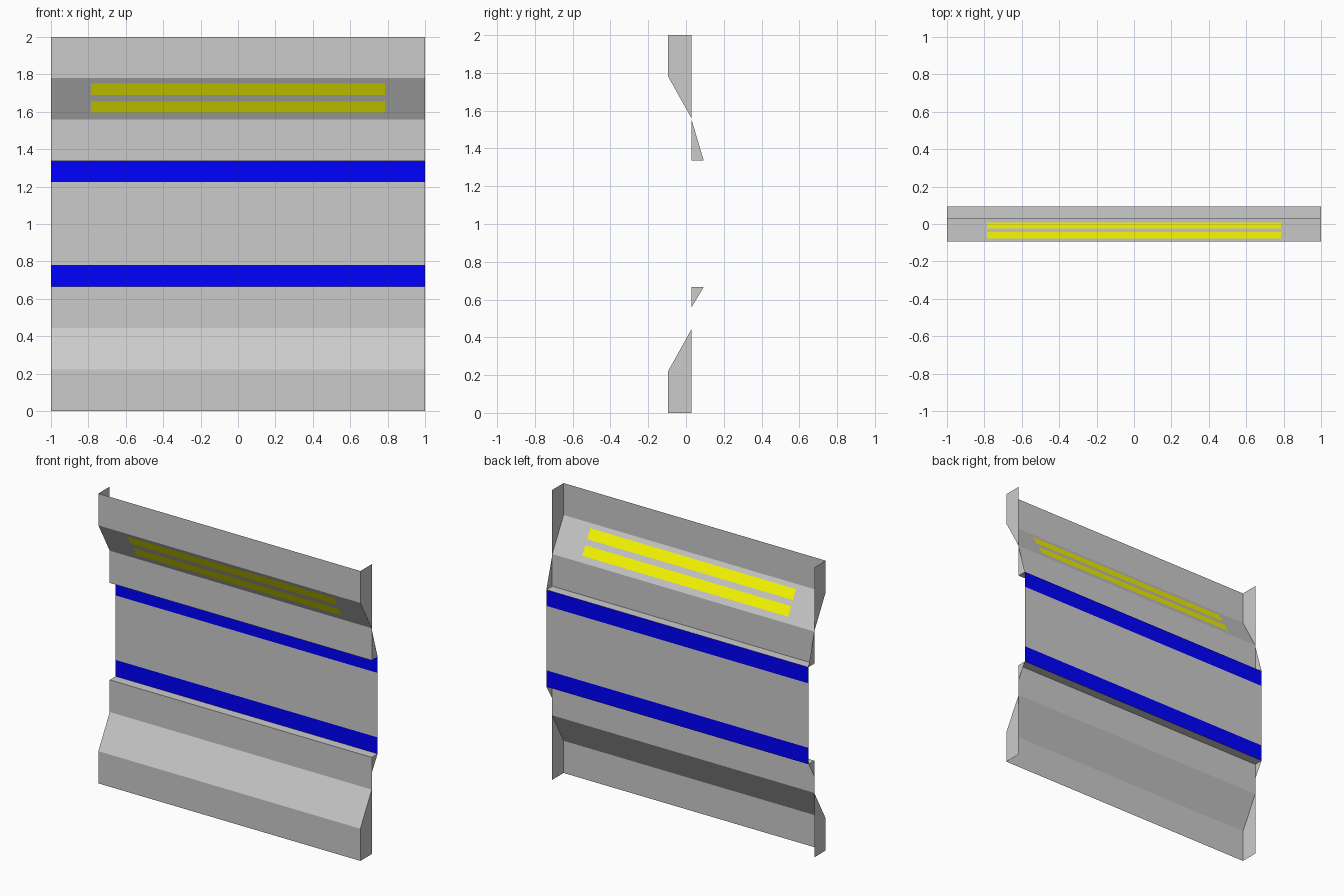
import bpy

if "Cube" in bpy.data.objects:
    bpy.data.objects.remove(bpy.data.objects["Cube"])

FRONT, MID, BACK = -0.094, 0.03, 0.094   # depths of the folded sheet


def material(name, rgb):
    m = bpy.data.materials.new(name)
    m.diffuse_color = (*rgb, 1)
    m.use_nodes = True
    m.node_tree.nodes["Principled BSDF"].inputs["Base Color"].default_value = m.diffuse_color
    return m


blue = material("blue_paint", (0, 0, 1))
yellow = material("yellow_light", (1, 1, 0))
grey = material("grey_panel", (0.8, 0.8, 0.8))


def add_mesh(name, verts, faces):
    me = bpy.data.meshes.new(name)
    me.from_pydata(verts, [], faces)
    ob = bpy.data.objects.new(name, me)
    bpy.context.collection.objects.link(ob)
    return ob


def strip(name, profile, xs=(-1, 1), mat=None):
    """Sheet swept along x; profile is (y, z) from bottom to top, facing -y."""
    n = len(xs)
    verts = [(x, y, z) for y, z in profile for x in xs]
    faces = [(r * n + c, r * n + c + 1, (r + 1) * n + c + 1, (r + 1) * n + c)
             for r in range(len(profile) - 1) for c in range(n - 1)]
    ob = add_mesh(name, verts, faces)
    if mat:
        ob.data.materials.append(mat)
    return ob


def end_caps(name, outline):
    """Flat plate closing both ends, mirrored across x."""
    ob = add_mesh(name, [(1, y, z) for y, z in outline], [range(len(outline))])
    ob.modifiers.new("mirror", 'MIRROR').use_clip = False


# Lower wall: skirt, slope, upright and ledge
strip("lower_wall", [(FRONT, 0), (FRONT, 0.222), (MID, 0.445), (MID, 0.667), (BACK, 0.667)])

# Recessed middle panel with a blue stripe at each edge
strip("lower_stripe", [(BACK, 0.667), (BACK, 0.78)], mat=blue)
strip("middle_panel", [(BACK, 0.78), (BACK, 1.225)])
strip("upper_stripe", [(BACK, 1.225), (BACK, 1.336)], mat=blue)

# Upper wall below and above the lit slope
strip("upper_wall", [(BACK, 1.336), (MID, 1.336), (MID, 1.558)])
strip("top_wall", [(FRONT, 1.78), (FRONT, 2)])

# Overhanging slope with two inset light strips
heights = [1.558, 1.595, 1.655, 1.69, 1.752, 1.78]
slope = strip("light_slope",
              [(MID + (FRONT - MID) * (z - 1.558) / 0.222, z) for z in heights],
              xs=(-1, -0.786, 0.786, 1), mat=grey)
slope.data.materials.append(yellow)
for row in (1, 3):
    slope.data.polygons[row * 3 + 1].material_index = 1

# End plates and triangular gussets
end_caps("lower_end_plate", [(FRONT, 0), (MID, 0), (MID, 0.445), (FRONT, 0.222)])
end_caps("lower_gusset", [(MID, 0.56), (BACK, 0.667), (MID, 0.667)])
end_caps("upper_gusset", [(MID, 1.336), (BACK, 1.336), (MID, 1.55)])
end_caps("upper_end_plate", [(FRONT, 1.78), (MID, 1.558), (MID, 2), (FRONT, 2)])
